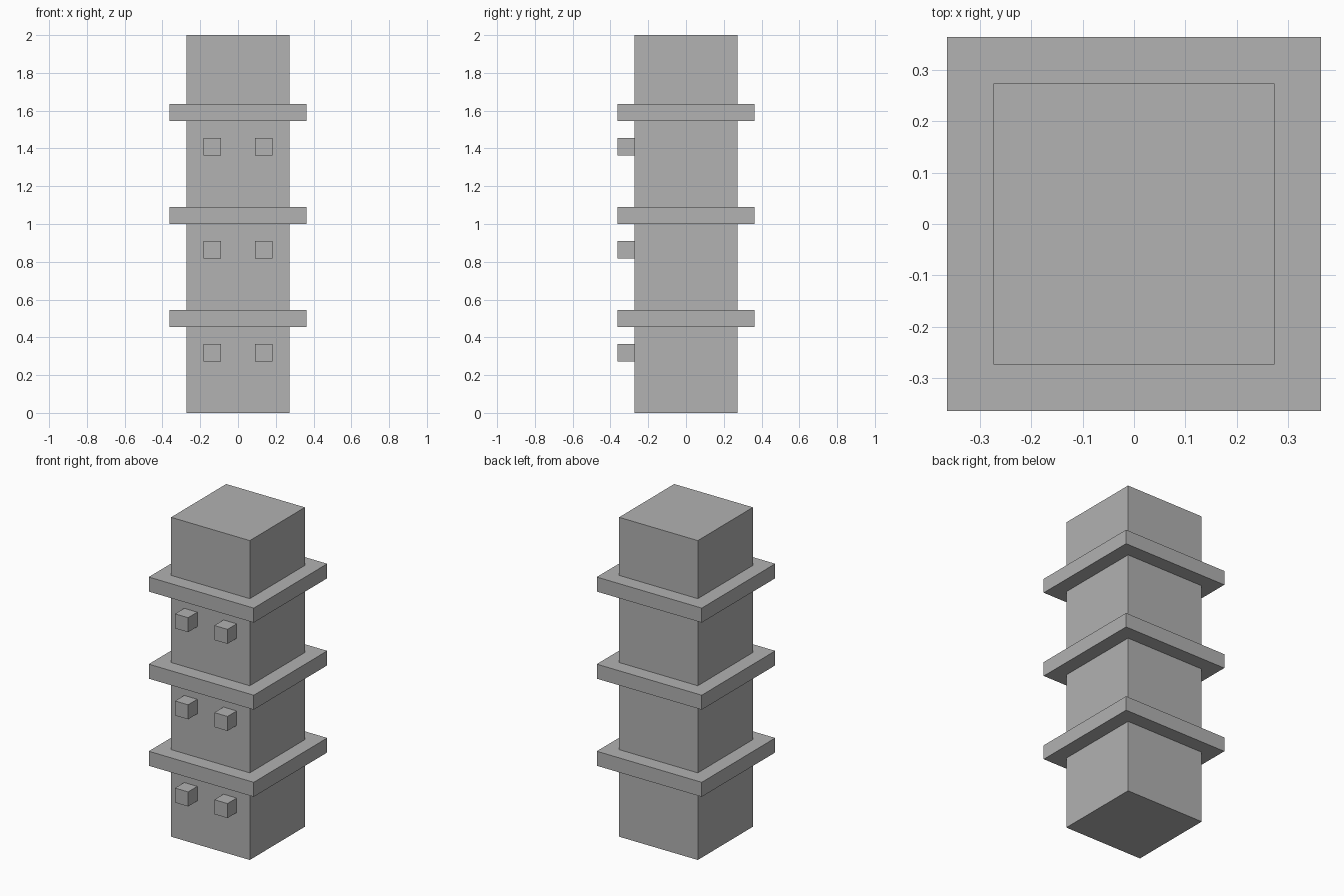
import bpy

cube = bpy.data.objects.get("Cube")
if cube:
    bpy.data.objects.remove(cube, do_unlink=True)

U = 2 / 22  # building module: the tower is 22 modules tall

grey = bpy.data.materials.new("stone_grey")
grey.use_nodes = True
colour = (0.445, 0.445, 0.445, 1)
grey.diffuse_color = colour
grey.node_tree.nodes["Principled BSDF"].inputs["Base Color"].default_value = colour


def box(name, size, centre):
    """Box with size and centre given in modules."""
    bpy.ops.mesh.primitive_cube_add(size=1, location=[c * U for c in centre])
    obj = bpy.context.object
    obj.name = name
    obj.scale = [s * U for s in size]
    bpy.ops.object.transform_apply(location=False, rotation=False, scale=True)
    obj.data.materials.append(grey)


# Square shaft
box("tower_shaft", (6, 6, 22), (0, 0, 11))

# Each storey: a projecting ledge with two blocks on the front below it
for i, storey in enumerate(("lower", "middle", "upper")):
    base = 6 * i
    box(f"{storey}_ledge", (8, 8, 1), (0, 0, base + 5.5))
    for side, sign in (("left", 1), ("right", -1)):
        box(f"{storey}_block_{side}", (1, 1, 1), (1.5 * sign, -3.5, base + 3.5))
